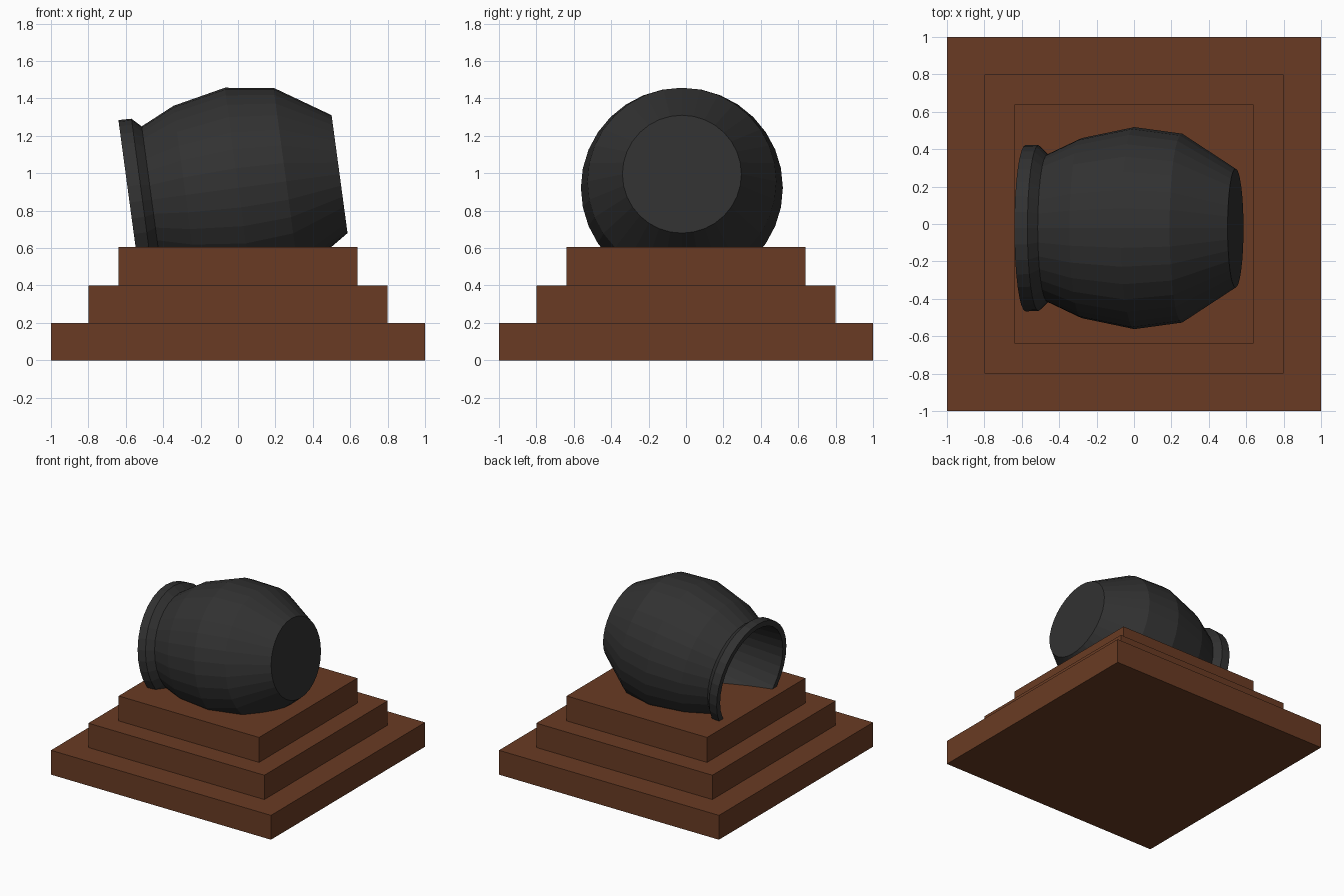
import bpy
import bmesh
from math import cos, sin, tau, radians
from mathutils import Matrix

default = bpy.data.objects.get("Cube")
if default:
    bpy.data.objects.remove(default, do_unlink=True)


def make_material(name, rgb):
    mat = bpy.data.materials.new(name)
    mat.use_nodes = True
    mat.diffuse_color = (*rgb, 1)
    mat.node_tree.nodes["Principled BSDF"].inputs["Base Color"].default_value = (*rgb, 1)
    return mat


def add_object(name, bm, mat):
    bmesh.ops.recalc_face_normals(bm, faces=bm.faces)
    mesh = bpy.data.meshes.new(name)
    bm.to_mesh(mesh)
    bm.free()
    mesh.materials.append(mat)
    obj = bpy.data.objects.new(name, mesh)
    bpy.context.collection.objects.link(obj)
    return obj


def block(name, half, bottom, top, mat):
    bm = bmesh.new()
    bmesh.ops.create_cube(bm, size=1)
    bmesh.ops.scale(bm, vec=(2 * half, 2 * half, top - bottom), verts=bm.verts)
    bmesh.ops.translate(bm, vec=(0, 0, (bottom + top) / 2), verts=bm.verts)
    return add_object(name, bm, mat)


def lathe(name, profile, sides, mat):
    """Turn (radius, height) points about local z and cap both ends."""
    bm = bmesh.new()
    rings = [[bm.verts.new((r * cos(tau * i / sides), r * sin(tau * i / sides), h))
              for i in range(sides)] for r, h in profile]
    for a, b in zip(rings, rings[1:]):
        for i in range(sides):
            j = (i + 1) % sides
            bm.faces.new((a[i], a[j], b[j], b[i]))
    bm.faces.new(rings[0])
    bm.faces.new(rings[-1])
    return add_object(name, bm, mat)


wood = make_material("brown wood", (0.142, 0.044, 0.017))
iron = make_material("dark iron", (0.031, 0.031, 0.031))

# Stepped plinth
block("plinth_bottom_step", 1.0, 0.0, 0.2, wood)
block("plinth_middle_step", 0.8, 0.2, 0.4, wood)
block("plinth_top_step", 0.638, 0.4, 0.605, wood)

# Hollow barrel: outer wall from breech to flared rim, then back down the bore
barrel_profile = [
    (0.318, 0.0), (0.505, 0.288), (0.54, 0.546), (0.481, 0.831),
    (0.395, 1.014), (0.443, 1.063), (0.445, 1.133),
    (0.4, 1.133), (0.35, 0.8), (0.27, 0.08),
]
barrel = lathe("barrel", barrel_profile, 32, iron)

# Lay the barrel on the plinth, mouth dipping towards -x
barrel.matrix_world = (Matrix.Translation((0.543, -0.022, 0.995))
                       @ Matrix.Rotation(radians(-97.7), 4, 'Y'))
